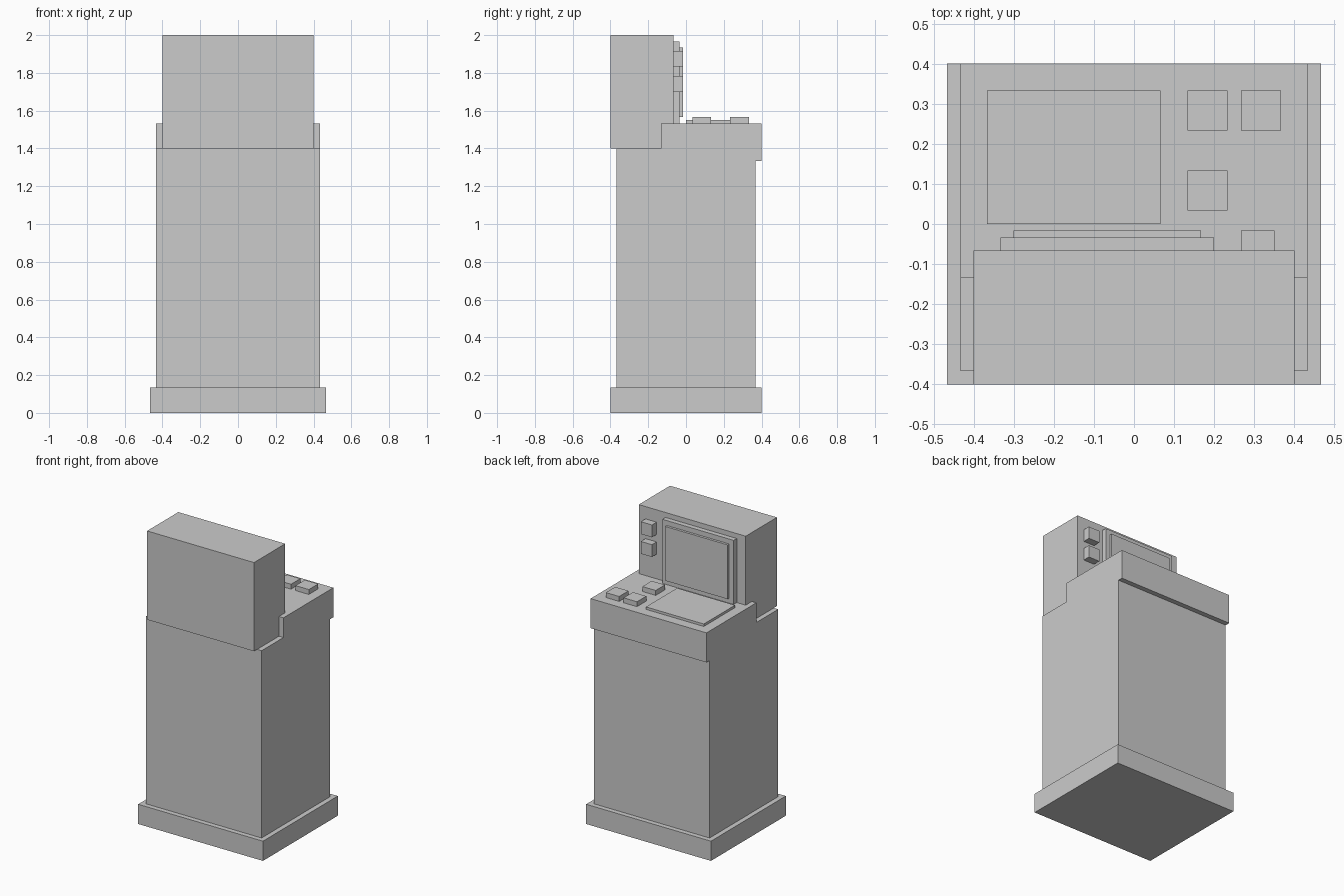
import bpy, bmesh

if "Cube" in bpy.data.objects:
    bpy.data.objects.remove(bpy.data.objects["Cube"])

U = 1 / 60  # the model sits on a grid of 1/60 unit


def make_object(name, bm):
    bmesh.ops.recalc_face_normals(bm, faces=bm.faces)
    mesh = bpy.data.meshes.new(name)
    bm.to_mesh(mesh)
    bm.free()
    obj = bpy.data.objects.new(name, mesh)
    bpy.context.collection.objects.link(obj)
    return obj


def box(name, x, y, z):
    """Box from (min, max) ranges given in grid steps."""
    bm = bmesh.new()
    bmesh.ops.create_cube(bm, size=1)
    for v in bm.verts:
        v.co = [U * (r[0] if c < 0 else r[1]) for c, r in zip(v.co, (x, y, z))]
    return make_object(name, bm)


def side_profile(name, points, half_width):
    """Extrude a (y, z) outline across x, centred."""
    bm = bmesh.new()
    face = bm.faces.new([bm.verts.new((-half_width * U, y * U, z * U)) for y, z in points])
    new = bmesh.ops.extrude_face_region(bm, geom=[face])["geom"]
    bmesh.ops.translate(bm, vec=(2 * half_width * U, 0, 0),
                        verts=[g for g in new if isinstance(g, bmesh.types.BMVert)])
    return make_object(name, bm)


# Plinth and cabinet with stepped, overhanging counter
box("plinth", (-28, 28), (-24, 24), (0, 8))
side_profile("cabinet", [(-22, 8), (22, 8), (22, 80), (24, 80), (24, 92),
                         (-8, 92), (-8, 84), (-22, 84)], 26)

# Monitor housing, bezel and raised screen
box("monitor_housing", (-24, 24), (-24, -4), (84, 120))
box("screen_bezel", (-20, 12), (-4, -2), (92, 118))
box("screen", (-18, 10), (-2, -1), (94, 116))

# Knobs beside the screen
for i, z in enumerate((102, 110)):
    box(f"monitor_knob_{i + 1}", (16, 21), (-4, -1), (z, z + 5))

# Counter pad and push buttons
box("counter_pad", (-22, 4), (0, 20), (92, 93))
for i, (x, y) in enumerate([(8, 2), (8, 14), (16, 14)]):
    box(f"counter_button_{i + 1}", (x, x + 6), (y, y + 6), (92, 94))
